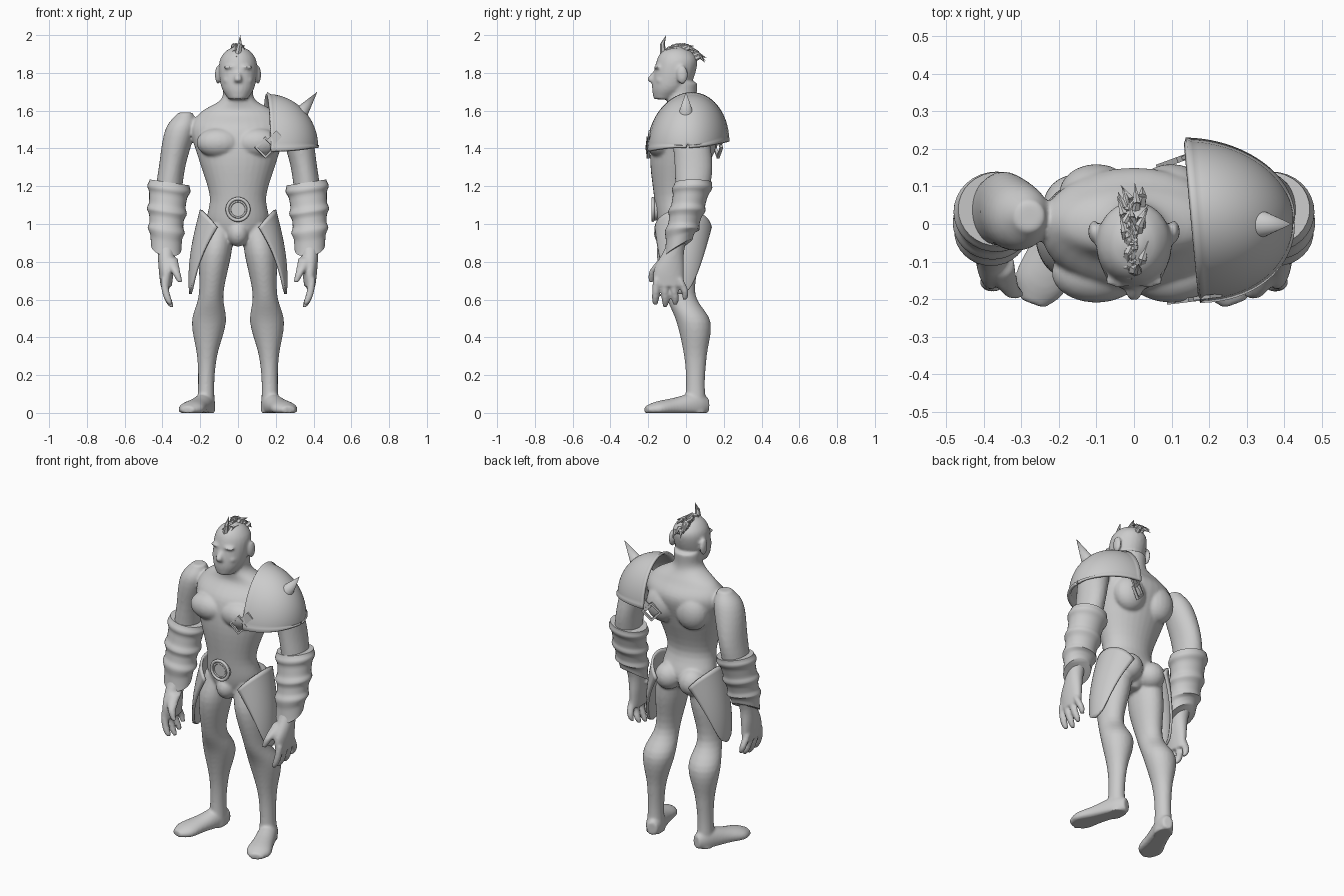
import bpy, bmesh, math, random
from math import sin, cos, pi, tau
from mathutils import Vector, Matrix

cube = bpy.data.objects.get("Cube")
if cube:
    bpy.data.objects.remove(cube, do_unlink=True)
random.seed(4)

grey = bpy.data.materials.new("plain_grey")
grey.use_nodes = True
grey.diffuse_color = (.6, .6, .6, 1)
grey.node_tree.nodes["Principled BSDF"].inputs["Base Color"].default_value = grey.diffuse_color


def finish(name, bm, angle=40):
    bmesh.ops.recalc_face_normals(bm, faces=bm.faces[:])
    mesh = bpy.data.meshes.new(name)
    bm.to_mesh(mesh)
    bm.free()
    mesh.materials.append(grey)
    for polygon in mesh.polygons:
        polygon.use_smooth = True
    mesh.set_sharp_from_angle(angle=math.radians(angle))
    obj = bpy.data.objects.new(name, mesh)
    bpy.context.collection.objects.link(obj)
    return obj


def spline(a, b, c, d, t):
    """Smooth curve from b to c."""
    start, end = (c - a) / 2, (d - b) / 2
    return b + t * start + t * t * (3 * (c - b) - 2 * start - end) + t ** 3 * (2 * (b - c) + start + end)


def loft(bm, keys, shape=lambda v: v, side=1, sides=24, steps=5):
    """Skin oval rings through keys of (y, z, half width, half depth), then move them by shape."""
    keys = [Vector(key) for key in keys]
    keys = [2 * keys[0] - keys[1]] + keys + [2 * keys[-1] - keys[-2]]
    path = [spline(*keys[i:i + 4], j / steps) for i in range(len(keys) - 3) for j in range(steps)]
    rings = []
    for y, z, width, depth in path + [keys[-2]]:
        ring = []
        for i in range(sides):
            a = tau * i / sides
            v = Vector(shape(Vector((width * cos(a), y + depth * sin(a), z))))
            ring.append(bm.verts.new((side * v.x, v.y, v.z)))
        rings.append(ring)
    for low, high in zip(rings, rings[1:]):
        for i in range(sides):
            bm.faces.new((low[i - 1], low[i], high[i], high[i - 1]))
    bm.faces.new(rings[0])
    bm.faces.new(rings[-1])


def blob(bm, location, size):
    matrix = Matrix.Translation(location) @ Matrix.Diagonal((*size, 1))
    bmesh.ops.create_uvsphere(bm, u_segments=20, v_segments=14, radius=1, matrix=matrix)


def cone(bm, start, end, radius, end_radius=0, sides=6):
    start, end = Vector(start), Vector(end)
    axis = end - start
    matrix = Matrix.Translation((start + end) / 2) @ axis.to_track_quat('Z', 'Y').to_matrix().to_4x4()
    bmesh.ops.create_cone(bm, cap_ends=True, segments=sides, radius1=radius, radius2=end_radius,
                          depth=axis.length, matrix=matrix)


def grid(bm, columns, rows, point):
    """Sheet of quads over u and v from 0 to 1; seams that meet are welded."""
    verts = [[bm.verts.new(point(i / columns, j / rows)) for j in range(rows + 1)]
             for i in range(columns + 1)]
    for left, right in zip(verts, verts[1:]):
        for j in range(rows):
            bm.faces.new((left[j], right[j], right[j + 1], left[j + 1]))
    bmesh.ops.remove_doubles(bm, verts=bm.verts[:], dist=.0001)


def thicken(obj):
    modifier = obj.modifiers.new("thickness", 'SOLIDIFY')
    modifier.thickness, modifier.offset = .014, 0


# How each limb bends sideways with height
def arm_bend(v):
    return v.x + .38 - max(0, v.z - .95) ** 2 / 4, v.y, v.z


def leg_bend(v):
    return v.x + .17 - .07 * v.z ** 2, v.y, v.z


def finger_bend(v):
    return v.x + .39 - 2 * (.7 - v.z) ** 2, v.y, v.z


def thumb_bend(v):
    return v.x + .03 + .4 * v.z, v.y, v.z


# Foot is lofted heel to toe, then laid down, turned outward and given a flat sole
def foot_turn(v):
    a = .35
    return (.17 + v.x * cos(a) + v.z * sin(a), .06 + v.x * sin(a) - v.z * cos(a), max(v.y, 0))


# Torso and neck
body = bmesh.new()
loft(body, [(-.05, .89, .05, .07), (-.03, 1, .16, .12), (-.06, 1.15, .15, .11), (-.04, 1.35, .21, .15),
            (-.01, 1.5, .25, .16), (0, 1.59, .2, .1), (-.02, 1.66, .09, .08), (-.02, 1.75, .08, .08)],
     sides=32)
# Head, nose, lips, chin and groin
loft(body, [(-.12, 1.66, .05, .05), (-.08, 1.73, .09, .1), (-.05, 1.85, .1, .11),
            (-.05, 1.91, .07, .08), (-.05, 1.94, .02, .02)])
loft(body, [(-.15, 1.82, .01, .01), (-.185, 1.77, .02, .02), (-.18, 1.75, .02, .01)], sides=12)
blob(body, (0, -.165, 1.715), (.03, .015, .008))
blob(body, (0, -.155, 1.68), (.035, .02, .02))
blob(body, (0, -.1, .95), (.06, .07, .07))

for side in (-1, 1):
    # Chest, shoulder blade, buttock, kneecap
    blob(body, (side * .1, -.13, 1.43), (.12, .08, .08))
    blob(body, (side * .1, .08, 1.43), (.1, .08, .11))
    blob(body, (side * .08, .05, .98), (.08, .08, .08))
    blob(body, (side * .15, -.07, .62), (.04, .03, .05))
    # Brow, cheek, ear
    blob(body, (side * .04, -.15, 1.83), (.04, .02, .01))
    blob(body, (side * .05, -.13, 1.76), (.03, .03, .02))
    blob(body, (side * .106, -.02, 1.79), (.016, .03, .05))
    # Arm and palm
    loft(body, [(.02, 1.59, .04, .04), (.02, 1.5, .08, .09), (.04, 1.3, .07, .1), (.02, 1.1, .07, .08),
                (-.05, .9, .05, .05), (-.09, .76, .04, .08), (-.09, .67, .03, .08)], arm_bend, side)
    # Four fanned fingers and the thumb
    for i in range(4):
        root = .04 * i - .155
        spread = 1.3 * root + .04
        tip = .56 + .01 * (i - 1) ** 2
        loft(body, [(root, .71, .02, .02), (spread, tip + .04, .02, .02), (spread, tip, .013, .012)],
             finger_bend, side, sides=12)
    loft(body, [(-.1, .82, .04, .04), (-.17, .75, .025, .025), (-.186, .69, .014, .014)],
         thumb_bend, side, sides=12)
    # Leg and foot
    loft(body, [(-.02, 1, .08, .1), (-.04, .84, .085, .115), (-.03, .63, .065, .08), (.04, .48, .09, .09),
                (.05, .3, .053, .06), (.05, .15, .043, .05), (.05, 0, .05, .06)], leg_bend, side)
    loft(body, [(.04, -.06, .03, .04), (.04, 0, .05, .07), (.03, .13, .06, .05), (.02, .23, .07, .04),
                (.016, .29, .035, .02)], foot_turn, side)

skin = finish("body", body)
modifier = skin.modifiers.new("blend", 'REMESH')
modifier.mode, modifier.voxel_size, modifier.use_smooth_shade = 'VOXEL', .008, True
modifier = skin.modifiers.new("soften", 'SMOOTH')
modifier.factor, modifier.iterations = .5, 6


# Bracer: tapering cuff with three raised bands
def cuff_ring(t):
    bands = sum(math.exp(-((t - centre) / .06) ** 2) for centre in (.1, .45, .75))
    radius = .105 - .025 * t + .012 * bands
    return .04 - .08 * t, 1.22 - .34 * t, radius, radius * .93


# Slant its top outward and drop its lower edge to a point at the front
def cuff_bend(v):
    x, y, z = arm_bend(v)
    lower = min(1, max(0, (.97 - z) / .07))
    return x, y, z + .6 * lower * (y + .03) + .15 * v.x


# Hip guard: curved shell around the outer thigh, narrowing to a point
def hip_shell(u, t):
    a = (2 * u - 1) * (1.35 * (1 - t) ** .45 + .08)
    top = 1.075 - .045 * a * a
    x = .095 + .06 * sin(1.9 * t) + .1 * cos(a)
    y = -.015 - .02 * t + (.147 - .04 * t) * sin(a)
    return x, y, top + t * (.63 - top)


for side, label in ((-1, "right"), (1, "left")):
    bm = bmesh.new()
    loft(bm, [cuff_ring(i / 24) for i in range(25)], cuff_bend, side, sides=32, steps=2)
    finish(label + "_bracer", bm, 50)

    bm = bmesh.new()
    grid(bm, 20, 20, hip_shell)
    bmesh.ops.scale(bm, vec=(side, 1, 1), verts=bm.verts[:])
    thicken(finish(label + "_hip_guard", bm))


# Shoulder guard: quarter dome with raised rims
def dome(u, v):
    a, b = pi * u, 1.54 * v
    lip = 1.04 if v < .03 or min(u, 1 - u) < .02 else 1
    y = -.205 * lip * cos(b) * cos(a)
    x = .155 - .09 * y * cos(b) + .262 * lip * sin(b)
    return x, y + .01, 1.41 + .12 * y * cos(b) + .27 * lip * cos(b) * sin(a)


bm = bmesh.new()
grid(bm, 40, 26, dome)
thicken(finish("shoulder_guard", bm, 50))

bm = bmesh.new()
cone(bm, (.32, 0, 1.57), (.42, 0, 1.7), .044, sides=24)
finish("shoulder_spike", bm)


# Ring standing upright and facing the front; also makes a diamond with four sides
def hoop(bm, radius, thickness, sides, profile_sides):
    def point(u, v):
        r = radius + thickness * cos(tau * v + pi / 4)
        return r * cos(tau * u), thickness * sin(tau * v + pi / 4), r * sin(tau * u)
    grid(bm, sides, profile_sides, point)


# Diamond buckles with short straps joining the shoulder guard
for label, location, yaw in (("front", (.145, -.2, 1.405), .12), ("back", (.115, .17, 1.405), .35)):
    bm = bmesh.new()
    hoop(bm, .05, .011, 4, 4)
    strap = Matrix.Translation((.045, 0, .045)) @ Matrix.Rotation(-pi / 4, 4, 'Y')
    bmesh.ops.create_cube(bm, size=1, matrix=strap @ Matrix.Diagonal((.08, .01, .045, 1)))
    bm.transform(Matrix.Translation(location) @ Matrix.Rotation(yaw, 4, 'Z'))
    finish(label + "_buckle", bm, 20)

# Round belt emblem: plate with two raised rings
bm = bmesh.new()
hoop(bm, .057, .009, 40, 10)
hoop(bm, .042, .005, 40, 10)
cone(bm, (0, .03, 0), (0, 0, 0), .058, .058, 40)
bm.transform(Matrix.Translation((0, -.175, 1.077)))
finish("belt_disc", bm)

# Crest of hair: bent tufts swept backward along the scalp
bm = bmesh.new()
tufts = 26
for i in range(tufts):
    t = i / (tufts - 1)
    y = -.135 + .175 * t
    root = Vector((random.uniform(-.02, .02), y, 1.92 - 6 * (y + .05) ** 2))
    bend = root + Vector((random.uniform(-.01, .01), .025 + .01 * t, .034 - .018 * t))
    tip = bend + Vector((random.uniform(-.025, .025), random.uniform(.025, .05),
                         random.uniform(.005, .03) - .045 * t))
    cone(bm, root, bend, .016, .012)
    cone(bm, bend.lerp(tip, -.15), tip, .0125)
# Upright front tuft
cone(bm, (0, -.12, 1.9), (.01, -.125, 1.955), .018, .012)
cone(bm, (.01, -.125, 1.95), (.012, -.105, 2), .0125)
finish("hair_crest", bm, 30)
